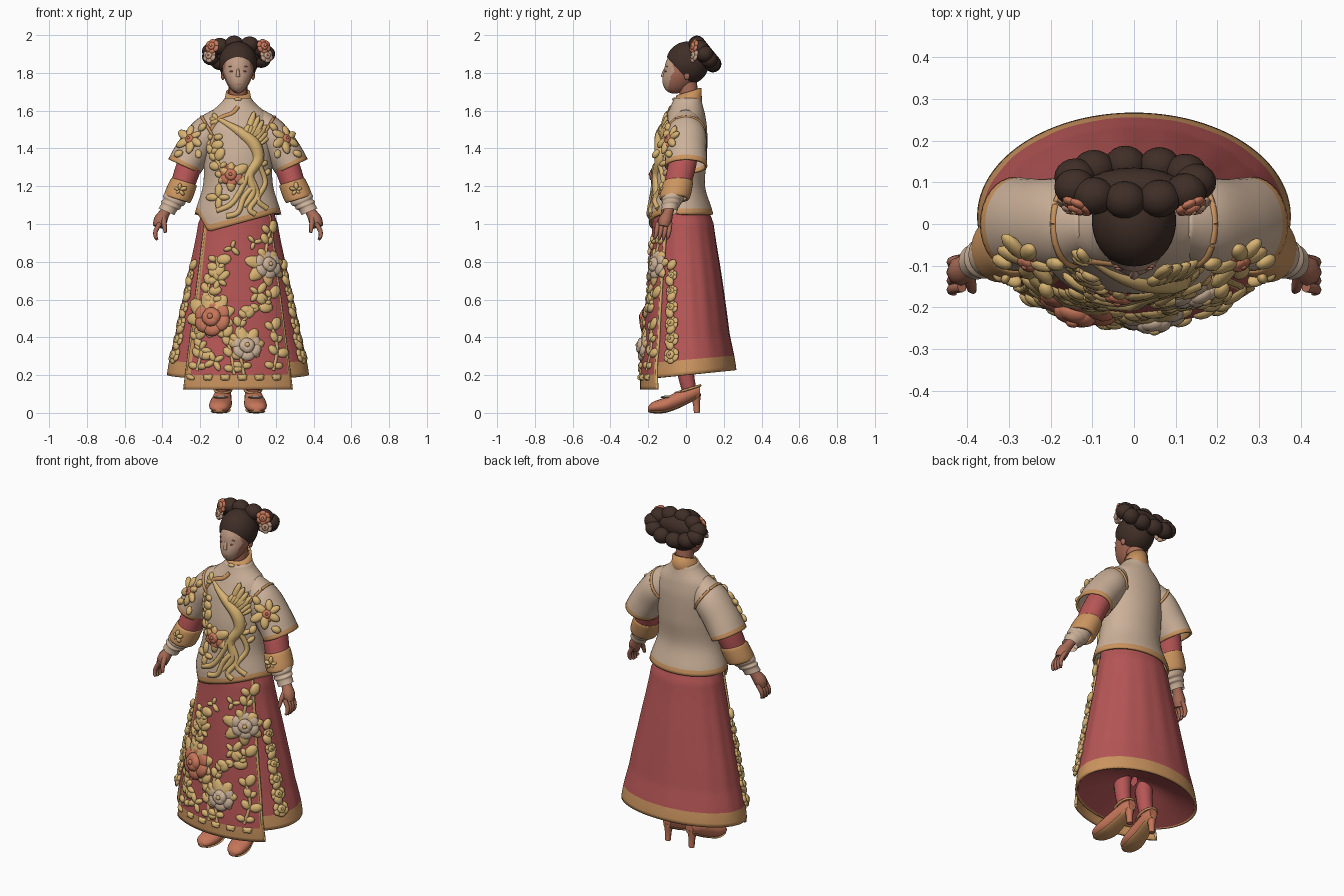
import bpy, bmesh, math
from math import sin, cos, pi, sqrt
from mathutils import Vector, Matrix

if "Cube" in bpy.data.objects:
    bpy.data.objects.remove(bpy.data.objects["Cube"])

COLOURS = {"red silk": (.47, .092, .092), "cream silk": (.6, .44, .32), "orange trim": (.6, .3, .115),
           "gold thread": (.68, .45, .17), "coral": (.56, .18, .1), "dark hair": (.05, .027, .02),
           "skin": (.4, .15, .095), "pale face": (.54, .34, .24)}
RED, CREAM, TRIM, GOLD, CORAL, HAIR, SKIN, PALE = range(len(COLOURS))
materials = []
for label, rgb in COLOURS.items():
    m = bpy.data.materials.new(label)
    m.use_nodes = True
    m.diffuse_color = (*rgb, 1)
    m.node_tree.nodes["Principled BSDF"].inputs["Base Color"].default_value = (*rgb, 1)
    materials.append(m)

parts = {}


def mesh_of(part):
    if part not in parts:
        parts[part] = bmesh.new()
    return parts[part]


def catmull(keys, t):
    i = max(0, min(int(t), len(keys) - 2))
    f = t - i
    a, b, c, d = (keys[max(0, min(k, len(keys) - 1))] for k in range(i - 1, i + 3))
    return [q + f / 2 * (r - p + f * (2 * p - 5 * q + 4 * r - s + f * (3 * (q - r) + s - p)))
            for p, q, r, s in zip(a, b, c, d)]


def profile(keys, z):
    # centre y, half width and half depth of a garment at height z
    z = max(keys[0][0], min(z, keys[-1][0]))
    i = max(k for k in range(len(keys) - 1) if keys[k][0] <= z)
    return catmull(keys, i + (z - keys[i][0]) / (keys[i + 1][0] - keys[i][0]))[1:]


def loft(part, rings, mat, closed=True, cap=False):
    bm = mesh_of(part)
    rows = [[bm.verts.new(p) for p in ring] for ring in rings]
    n = len(rows[0])
    for i in range(len(rows) - 1):
        for j in range(n if closed else n - 1):
            k = (j + 1) % n
            f = bm.faces.new((rows[i][j], rows[i][k], rows[i + 1][k], rows[i + 1][j]))
            f.material_index = mat(i / (len(rows) - 1), j / n) if callable(mat) else mat
    if cap:
        for row in (rows[0], rows[-1]):
            bm.faces.new(row).material_index = mat


def ellipse(c, a, b, n=32):
    c, a, b = Vector(c), Vector(a), Vector(b)
    return [c + a * cos(2 * pi * j / n) + b * sin(2 * pi * j / n) for j in range(n)]


def sleeve(part, keys, mat, side, steps=6):
    # key: centre xyz, sideways axis x and z, half depth
    rings = []
    for s in range(steps * (len(keys) - 1) + 1):
        x, y, z, ax, az, b = catmull(keys, s / steps)
        rings.append(ellipse((x * side, y, z), (ax * side, 0, az), (0, b, 0)))
    loft(part, rings, mat)


def tube(part, pts, radii, mat, seg=8):
    keys = [(*p, r) for p, r in zip(pts, radii)]
    n = 4 * (len(keys) - 1)
    path = [catmull(keys, k / 4) for k in range(n + 1)]
    rings = []
    for k, q in enumerate(path):
        d = (Vector(path[min(k + 1, n)][:3]) - Vector(path[max(k - 1, 0)][:3])).normalized()
        a = d.cross(Vector((0, 1, 0) if abs(d.y) < .9 else (1, 0, 0))).normalized()
        rings.append(ellipse(q[:3], a * q[3], d.cross(a) * q[3], seg))
    loft(part, rings, mat, cap=True)


def blob(part, p, size, mat, rot=Matrix.Identity(3), detail=2):
    m = Matrix.Translation(p) @ rot.to_4x4() @ Matrix.Diagonal((*size, 1))
    made = bmesh.ops.create_icosphere(mesh_of(part), subdivisions=detail, radius=1, matrix=m)["verts"]
    for f in {f for v in made for f in v.link_faces}:
        f.material_index = mat
    return made


def frame(n):
    y = (Vector((0, 0, 1)) - n * n.z).normalized()
    return Matrix((y.cross(n), y, n)).transposed()


# Garment shapes: height, centre y, half width, half depth
SKIRT = [(.2, .018, .37, .243), (.4, .01, .328, .215), (.7, 0, .265, .185), (1, -.01, .205, .15), (1.1, -.02, .18, .13)]
JACKET = [(1.04, -.025, .225, .165), (1.2, -.035, .18, .13), (1.35, -.027, .175, .132), (1.5, -.012, .178, .118),
          (1.58, 0, .15, .095), (1.63, .005, .093, .077), (1.665, .008, .066, .068)]


def front_of(keys, x, z):
    cy, rx, ry = profile(keys, z)
    u = max(-.93, min(.93, x / rx))
    y = -ry * sqrt(1 - u * u)
    return Vector((u * rx, cy + y, z)), Vector((u / rx, y / ry ** 2, 1)).normalized()


def on_skirt(x, z):
    p, n = front_of(SKIRT, x, z + .02 * (1.1 - z))
    p.z = z
    return p + n * .012, n


def on_jacket(x, z):
    return front_of(JACKET, x, z)


# Flared skirt with slightly tilted hem and soft pleats
rings = []
for i in range(46):
    z = .2 + .02 * i
    cy, rx, ry = profile(SKIRT, z)
    ring = []
    for j in range(96):
        a = 2 * pi * j / 96
        k = 1 + .008 * sin(16 * a) * sin(pi * i / 45)
        y = cy + ry * k * sin(a)
        ring.append(Vector((rx * k * cos(a), y, z + .11 * (1.1 - z) * y)))
    rings.append(ring)
loft("skirt", rings, lambda t, u: TRIM if t < .08 else RED)
loft("skirt_lining", [[Vector((p.x * s, p.y * s, p.z + .12 * (1 - s))) for p in rings[0]] for s in (.975, .7, .4, .05)], RED)

# Front panel with border
rows = []
for i in range(49):
    z = .12 + .94 * i / 48
    half = .28 - .12 * i / 48
    rows.append([on_skirt(half * (j / 20 - 1), z)[0] for j in range(41)])
loft("front_panel", rows, lambda t, u: TRIM if t < .08 or not .03 < u < .94 else RED, closed=False)
for s in (1, -1):
    edge = [on_skirt(s * (.275 - .12 * k / 8), .13 + .93 * k / 8)[0] for k in range(9)]
    tube("panel_piping", edge, [.008] * 9, GOLD)

# Jacket body with slanted front hem
rings = []
for i in range(41):
    ring = []
    for j in range(72):
        a = 2 * pi * j / 72
        x = .22 * cos(a)
        front = .96 + (.28 * (x + .15) if x > -.15 else -1.6 * (x + .15))
        f = max(0, min(1, -1.5 * sin(a)))
        hem = 1.05 * (1 - f) + front * f
        z = hem + (1.665 - hem) * i / 40
        cy, rx, ry = profile(JACKET, z)
        ring.append(Vector((rx * cos(a), cy + ry * sin(a), z)))
    rings.append(ring)
loft("jacket", rings, lambda t, u: TRIM if t < .03 else CREAM)

# Collar, neckline and toggles
loft("collar", [ellipse((0, .008, 1.615), (.08, 0, 0), (0, .074, 0)), ellipse((0, .01, 1.65), (.067, 0, 0), (0, .068, .01)),
                ellipse((0, .016, 1.7), (.057, 0, 0), (0, .06, .02))], TRIM)
neckline = [(0, 1.62), (-.03, 1.585), (-.09, 1.56), (-.14, 1.5), (-.165, 1.4)]
tube("neckline", [on_jacket(*q)[0] for q in neckline], [.013] * 5, TRIM)
for z in (1.615, 1.66):
    blob("toggles", (0, -.068 + (z - 1.615) * .15, z), (.022, .012, .01), GOLD)


def leaf(part, surf, x, z, angle, length, width=.4, mat=GOLD):
    p, n = surf(x - sin(angle) * length / 2, z + cos(angle) * length / 2)
    blob(part, p + n * .006, (length * width, length * .55, .016), mat, frame(n) @ Matrix.Rotation(angle, 3, 'Z'))


def spray(part, surf, x, z, count, length, start=0):
    for k in range(count):
        leaf(part, surf, x, z, start + 2 * pi * k / count, length * (1 + .2 * sin(7 * k + x * 50)), .3)


def flower(part, surf, x, z, r, mat, heart=GOLD):
    # broad outer petals, cupped inner petals and a small heart
    p, n = surf(x, z)
    rot = frame(n)
    for count, dist, size, lift in ((6, .6, .46, .08), (4, .2, .36, .3)):
        for k in range(count):
            a = 2 * pi * k / count + dist
            turn = rot @ Matrix.Rotation(a, 3, 'Z')
            blob(part, p + turn @ Vector((dist, 0, lift)) * r, (size * r * .9, size * r * 1.1, .24 * r), mat, turn)
    blob(part, p + n * r * .52, (r * .16, r * .16, r * .1), heart, rot)


def vine(part, surf, pts, leaves=True, r=.009):
    tube(part, [surf(*q)[0] + surf(*q)[1] * .006 for q in pts], [r] * len(pts), GOLD)
    for k in range(2 * len(pts) - 2) if leaves else ():
        x, z = catmull(pts, k / 2 + .25)
        for turn in (.9, -1.0):
            leaf(part, surf, x, z, turn + .5 * sin(5 * k + turn), .055 + .02 * cos(3 * k + 2 * turn))


# Skirt embroidery
for stem in ([(-.02, .2), (-.04, .33), (-.08, .42), (-.12, .5)], [(-.12, .58), (-.15, .66), (-.1, .74), (-.11, .82)],
             [(.03, .2), (.0, .42), (.06, .52), (.12, .56), (.17, .62)], [(.15, .7), (.14, .86), (.16, .97)],
             [(.18, .22), (.2, .34), (.17, .46)], [(-.21, .22), (-.19, .32), (-.21, .4)]):
    vine("skirt_embroidery", on_skirt, stem)
for x, z, n, size in ((-.1, .7, 5, .06), (-.19, .33, 5, .055), (.1, .63, 4, .06), (-.13, .5, 9, .125),
                      (.15, .78, 7, .1), (.045, .35, 7, .1), (-.03, .87, 3, .05), (.08, .9, 3, .05), (-.12, .27, 4, .05)):
    spray("skirt_sprays", on_skirt, x, z, n, size, x * 9)
for x, z, r, c, h in ((-.13, .5, .1, CORAL, CORAL), (.15, .78, .078, CREAM, GOLD), (.045, .35, .08, CREAM, GOLD)):
    flower("skirt_flowers", on_skirt, x, z, r, c, h)
for s in (1, -1):
    for k in range(6):
        z = .3 + .085 * k
        flower("side_flowers", on_skirt, s * (.335 - .2 * (z - .3)), z, .046 - .003 * k, GOLD)
        leaf("side_flowers", on_skirt, s * (.325 - .2 * (z - .3)), z + .03, .6 * (-1) ** k, .06)
for k in range(11):
    leaf("hem_scrolls", on_skirt, -.22 + .044 * k, .175, (-1) ** k * 1.2, .05, .3)

# Jacket embroidery: bird with raised wing and trailing tail
bird = [(-.11, 1.56), (-.05, 1.525), (.02, 1.48), (.085, 1.42), (.105, 1.34), (.06, 1.26), (.08, 1.17), (.03, 1.09)]
tube("bird", [on_jacket(*q)[0] for q in bird], [.012, .017, .028, .036, .032, .025, .022, .012], GOLD)
for k in range(6):
    leaf("bird_wing", on_jacket, .04 + .012 * k, 1.46 - .008 * k, -.35 - .13 * k, .14 - .008 * k, .14)
    leaf("bird_wing", on_jacket, .03 + .012 * k, 1.46, -.4 - .1 * k, .07, .25)
for k in range(3):
    leaf("bird_wing", on_jacket, -.1, 1.545, .7 + .6 * k, .05, .3)
    leaf("bird_wing", on_jacket, .09 + .02 * k, 1.36 - .05 * k, -1.4 + .2 * k, .05, .3)
for pts in ([(.1, 1.33), (.14, 1.22), (.1, 1.13), (.15, 1.08)], [(.06, 1.28), (.01, 1.17), (-.04, 1.1), (-.11, 1.07)],
            [(.08, 1.2), (.03, 1.14), (0, 1.06), (-.06, 1.04)], [(.07, 1.24), (.1, 1.15), (.06, 1.08), (.09, 1.05)]):
    vine("tail_feathers", on_jacket, pts, False, .015)
vine("jacket_vine", on_jacket, [(-.12, 1.47), (-.14, 1.39), (-.1, 1.32), (-.07, 1.24)])
spray("jacket_vine", on_jacket, -.1, 1.14, 4, .06)
spray("jacket_vine", on_jacket, -.035, 1.26, 6, .08)
flower("jacket_flower", on_jacket, -.035, 1.26, .062, CORAL, CORAL)

# Arms, sleeves and hands
for s, side in ((1, "left"), (-1, "right")):
    sleeve(side + "_wide_sleeve", [(.1, 0, 1.52, .03, .08, .07), (.17, 0, 1.47, .055, .07, .1),
           (.235, 0, 1.385, .075, .05, .102), (.285, 0, 1.305, .079, .036, .107)], lambda t, u: TRIM if t > .86 else CREAM, s)
    hole = ellipse((.146 * s, 0, 1.489), (.047 * s, 0, .079), (0, .099, 0), 20)
    tube(side + "_armhole_trim", hole + hole[:1], [.008] * 21, TRIM)
    sleeve(side + "_under_sleeve", [(.22, 0, 1.4, .06, .03, .07), (.265, -.025, 1.29, .062, .025, .075),
           (.295, -.045, 1.2, .06, .02, .07)], RED, s)
    sleeve(side + "_cuff", [(.28, -.04, 1.225, .058, .018, .07), (.288, -.043, 1.215, .068, .022, .08),
           (.32, -.06, 1.138, .07, .022, .08), (.319, -.06, 1.135, .05, .015, .06)], TRIM, s)
    sleeve(side + "_inner_cuff", [(.325, -.062, 1.155, .055, .02, .06), (.34, -.072, 1.125, .056, .025, .057),
           (.347, -.076, 1.112, .047, .02, .049), (.357, -.081, 1.1, .05, .022, .05),
           (.364, -.084, 1.09, .042, .018, .044), (.378, -.09, 1.065, .042, .018, .043)], CREAM, s)

    def on_sleeve(x, z):
        y = -.08 + .65 * (abs(x) - .25) + .55 * (z - 1.455)
        return Vector((x, y, z)), Vector((.55 * s, -.8, .45)).normalized()

    def on_cuff(x, z):
        return Vector((x, -.125 + .4 * (abs(x) - .3), z)), Vector((.4 * s, -1, .1)).normalized()
    spray(side + "_sleeve_flower", on_sleeve, .25 * s, 1.45, 6, .07)
    for x, z, turn in ((.2, 1.49, .6), (.29, 1.38, -2), (.22, 1.39, 2.6)):
        leaf(side + "_sleeve_flower", on_sleeve, x * s, z, turn * s, .05)
    flower(side + "_sleeve_flower", on_sleeve, .25 * s, 1.445, .048, CORAL, CORAL)
    spray(side + "_cuff_embroidery", on_cuff, .305 * s, 1.18, 5, .038)
    hand = side + "_hand"
    tube(hand, [(.365 * s, -.085, 1.1), (.388 * s, -.095, 1.06), (.41 * s, -.11, 1.02), (.42 * s, -.118, .985)],
         [.028, .028, .036, .03], SKIN)
    for k in range(4):
        y = -.085 - .022 * k
        tube(hand, [(.412 * s, y, 1.005), (.435 * s, y - .004, .965), (.437 * s, y - .01, .935),
                    (.428 * s, y - .014, .912 + .008 * abs(k - 1.5))], [.013, .012, .01, .007], SKIN)
    tube(hand, [(.395 * s, -.12, 1.04), (.39 * s, -.15, .995), (.385 * s, -.16, .955)], [.015, .013, .008], SKIN)

    # Heeled shoes and legs
    shoe = side + "_shoe"
    keys = [(-.2, .022, .02, .012), (-.175, .03, .047, .028), (-.11, .042, .06, .04), (-.04, .07, .052, .045),
            (.03, .1, .042, .04), (.075, .115, .025, .028)]
    rings = [catmull(keys, k / 4) for k in range(21)]
    loft(shoe, [ellipse(((.082 - .1 * y) * s, y, z), (w, 0, 0), (0, 0, h), 20) for y, z, w, h in rings], CORAL, cap=True)
    loft(side + "_sole", [ellipse(((.082 - .1 * y) * s, y, z - h * .85), (w * .85, 0, 0), (0, 0, .008), 12)
                          for y, z, w, h in rings], TRIM, cap=True)
    tube(side + "_heel", [(.078 * s, .05, .1), (.078 * s, .055, .05), (.078 * s, .058, 0)], [.03, .019, .016], CORAL)
    rim = ellipse((.08 * s, .01, .125), (.044 * s, 0, 0), (0, .065, .02), 16)
    tube(side + "_shoe_piping", rim + rim[:1], [.007] * 17, TRIM)
    blob(side + "_shoe_ornament", (.092 * s, -.1, .083), (.04, .035, .009), CREAM)
    tube(side + "_leg", [(.078 * s, .025, .09), (.077 * s, 0, .2), (.075 * s, -.01, .32)], [.036, .043, .05], RED, 16)

# Neck and head
tube("neck", [(0, .02, 1.6), (0, .015, 1.68), (0, .005, 1.78)], [.05, .049, .05], SKIN, 20)
for v in blob("head", (0, 0, 0), (1, 1, 1), SKIN, detail=4):
    low = max(0, -v.co.z)
    v.co = (v.co.x * .083 * (1 - .25 * low), -.015 + v.co.y * .1 - .045 * low, 1.81 + v.co.z * .12)
for f in mesh_of("head").faces:
    f.normal_update()
    if f.normal.y < -.45:
        f.material_index = PALE
tube("nose", [(0, -.108, 1.825), (0, -.118, 1.8), (0, -.122, 1.778)], [.006, .009, .012], PALE)
blob("lips", (0, -.118, 1.742), (.017, .005, .006), CORAL)
for s in (1, -1):
    blob("eyes", (.032 * s, -.107, 1.808), (.015, .004, .004), SKIN)
    blob("eyebrows", (.034 * s, -.101, 1.833), (.02, .004, .003), SKIN)
    blob("ears", (.08 * s, .005, 1.785), (.01, .016, .024), SKIN)

# Hair cap, coiled roll and hair flowers
blob("hair_cap", (0, .008, 1.852), (.101, .114, .114), HAIR, detail=4)
cap = mesh_of("hair_cap")
bmesh.ops.bisect_plane(cap, geom=cap.verts[:] + cap.edges[:] + cap.faces[:], plane_co=(0, -.1, 1.882),
                       plane_no=(0, -1.1, -1), clear_outer=True)
for p in ellipse((0, .1, 1.9), (.147, 0, 0), (0, -.043, .053), 11):
    blob("hair_roll", p, (.05, .045, .045), HAIR, detail=3)
blob("hair_knot", (0, .085, 1.9), (.12, .05, .06), HAIR, detail=3)
for s in (1, -1):
    def on_hair(x, z):
        return Vector((x, .045, z)), Vector((.5 * s, -1, .3)).normalized()
    flower("hair_flowers", on_hair, .135 * s, 1.94, .04, CORAL)
    flower("hair_flowers", on_hair, .15 * s, 1.89, .038, PALE, CORAL)

# Turn every part into an object with smooth shading and only the colours it uses
for name, bm in parts.items():
    bmesh.ops.recalc_face_normals(bm, faces=bm.faces[:])
    used = sorted({f.material_index for f in bm.faces})
    for f in bm.faces:
        f.material_index = used.index(f.material_index)
        f.smooth = True
    me = bpy.data.meshes.new(name)
    bm.to_mesh(me)
    bm.free()
    me.set_sharp_from_angle(angle=math.radians(50))
    for k in used:
        me.materials.append(materials[k])
    ob = bpy.data.objects.new(name, me)
    bpy.context.collection.objects.link(ob)
    if name in ("skirt", "jacket", "front_panel", "collar") or name.endswith("_wide_sleeve"):
        mod = ob.modifiers.new("thickness", "SOLIDIFY")
        mod.thickness, mod.offset = .012, 0
